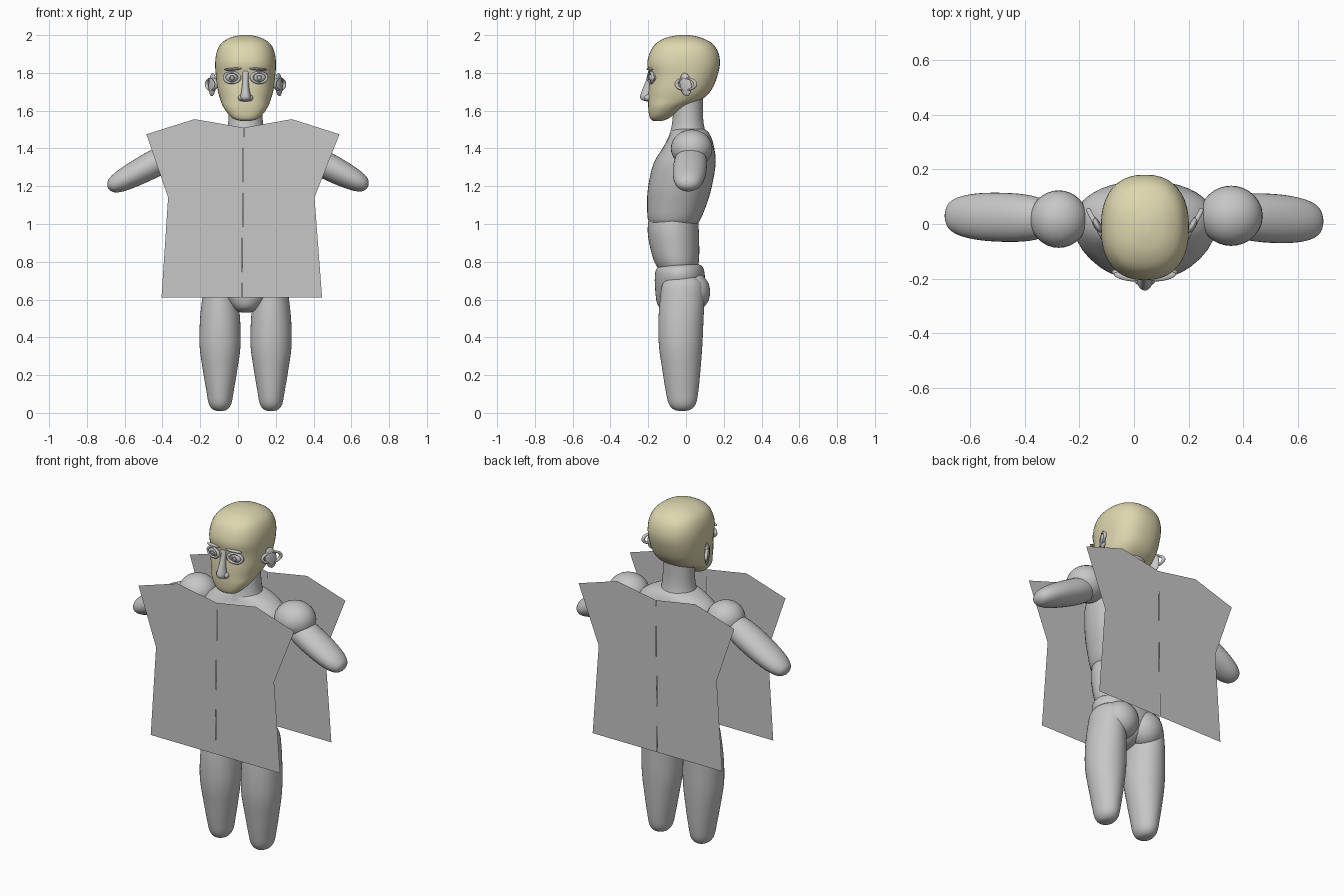
import bpy, bmesh, math
from mathutils import Vector

if "Cube" in bpy.data.objects:
    bpy.data.objects.remove(bpy.data.objects["Cube"])

CX = 0.04  # body centre line


def material(name, rgb):
    m = bpy.data.materials.new(name)
    m.diffuse_color = (*rgb, 1)
    m.use_nodes = True
    m.node_tree.nodes["Principled BSDF"].inputs["Base Color"].default_value = m.diffuse_color
    return m


GREY = material("light grey", (0.57, 0.57, 0.57))
CREAM = material("cream", (0.73, 0.68, 0.43))


def finish(name, bm, mat, smooth=True):
    bmesh.ops.recalc_face_normals(bm, faces=bm.faces[:])
    for f in bm.faces:
        f.smooth = smooth
    me = bpy.data.meshes.new(name)
    bm.to_mesh(me)
    bm.free()
    me.materials.append(mat)
    ob = bpy.data.objects.new(name, me)
    bpy.context.collection.objects.link(ob)
    return ob


def spline(rows, steps=4):
    """Smoothly interpolated rows of section values."""
    out = []
    for i in range(len(rows) - 1):
        a, b, c, d = rows[max(i - 1, 0)], rows[i], rows[i + 1], rows[min(i + 2, len(rows) - 1)]
        for s in range(steps):
            t = s / steps
            out.append([0.5 * (2 * q + (r - p) * t + (2 * p - 5 * q + 4 * r - u) * t * t
                               + (3 * q - p - 3 * r + u) * t ** 3)
                        for p, q, r, u in zip(a, b, c, d)])
    return out + [list(rows[-1])]


def skin(name, rings, mat):
    bm = bmesh.new()
    vr = [[bm.verts.new(p) for p in ring] for ring in rings]
    n = len(vr[0])
    for a, b in zip(vr, vr[1:]):
        for i in range(n):
            bm.faces.new((a[i], a[(i + 1) % n], b[(i + 1) % n], b[i]))
    bm.faces.new(vr[0])
    bm.faces.new(vr[-1])
    return finish(name, bm, mat)


def loft(name, rows, mat=GREY, cx=CX, power=2.0, n=40):
    """Rows: height, front y, back y, half width."""
    rings = []
    for z, yf, yb, hw in spline(rows):
        ring = []
        for i in range(n):
            t = 2 * math.pi * i / n
            c, s = math.cos(t), math.sin(t)
            ring.append((cx + hw * math.copysign(abs(c) ** (2 / power), c),
                         (yf + yb) / 2 + (yb - yf) / 2 * math.copysign(abs(s) ** (2 / power), s), z))
        rings.append(ring)
    return skin(name, rings, mat)


def limb(name, start, end, profile, n=32):
    """Profile: fraction along the axis, vertical radius, depth radius."""
    a, b = Vector(start), Vector(end)
    d = (b - a).normalized()
    side = Vector((0, 1, 0))
    up = d.cross(side).normalized()
    rings = []
    for t, ru, rs in spline(profile):
        rings.append([a.lerp(b, t) + up * (ru * math.cos(k)) + side * (rs * math.sin(k))
                      for k in (2 * math.pi * i / n for i in range(n))])
    return skin(name, rings, GREY)


def ball(name, loc, size, mat=GREY, rot=(0, 0, 0)):
    bm = bmesh.new()
    bmesh.ops.create_uvsphere(bm, u_segments=32, v_segments=16, radius=1)
    bmesh.ops.scale(bm, vec=size, verts=bm.verts[:])
    ob = finish(name, bm, mat)
    ob.location, ob.rotation_euler = loc, rot
    return ob


def ring(name, loc, major, minor, scale, rot):
    bpy.ops.mesh.primitive_torus_add(major_radius=major, minor_radius=minor, major_segments=32,
                                     minor_segments=10, location=loc, rotation=rot)
    ob = bpy.context.object
    ob.name, ob.scale = name, scale
    ob.data.materials.append(GREY)
    bpy.ops.object.shade_smooth()
    return ob


# Head and neck
loft("head", [(1.545, -.17, -.13, .02), (1.555, -.187, -.10, .06), (1.58, -.196, -.06, .09),
              (1.62, -.2, .0, .118), (1.66, -.2, .085, .134), (1.71, -.198, .135, .148),
              (1.78, -.193, .165, .157), (1.85, -.205, .18, .161), (1.91, -.19, .17, .153),
              (1.955, -.16, .14, .13), (1.985, -.108, .085, .085), (1.998, -.05, .03, .035),
              (2.0, -.02, .0, .008)], CREAM, power=2.35)
loft("neck", [(1.44, -.1, .12, .12), (1.5, -.08, .1, .098), (1.57, -.07, .09, .09),
              (1.68, -.07, .09, .09)])

# Torso, abdomen and pelvis
loft("chest", [(.965, -.1, -.0, .04), (.975, -.15, .03, .11), (1.01, -.197, .068, .165),
               (1.1, -.206, .108, .2), (1.2, -.2, .137, .232), (1.32, -.172, .157, .258),
               (1.4, -.125, .15, .25), (1.455, -.095, .135, .205), (1.49, -.08, .115, .14),
               (1.505, -.06, .09, .09)], power=2.2)
loft("abdomen", [(.74, -.13, .05, .14), (.8, -.168, .068, .165), (.9, -.195, .07, .172),
                 (.98, -.203, .067, .172), (1.06, -.19, .06, .16)])
loft("pelvis", [(.532, -.07, -.02, .025), (.545, -.125, .02, .06), (.58, -.153, .07, .1),
                (.65, -.163, .1, .17), (.72, -.165, .1, .2), (.765, -.155, .092, .19),
                (.785, -.12, .07, .15), (.792, -.06, .02, .05)])

# Parts mirrored about the body centre line
for side, s in (("left", -1), ("right", 1)):
    ball(side + "_buttock", (CX + s * .085, .035, .64), (.105, .093, .105))
    loft(side + "_leg", [(.01, -.03, -.01, .01), (.018, -.065, .025, .038), (.05, -.092, .053, .06),
                         (.12, -.108, .066, .073), (.22, -.124, .076, .09), (.35, -.143, .086, .108),
                         (.48, -.146, .092, .107), (.6, -.138, .096, .095), (.69, -.12, .085, .078),
                         (.73, -.06, .03, .03)], cx=CX + s * .135)
    # Face details
    ex = CX + s * .072
    ball(side + "_eye", (ex, -.172, 1.775), (.036, .026, .026))
    ring(side + "_eyelids", (ex, -.186, 1.775), .041, .009, (1, .68, 1),
         (math.radians(90), 0, s * math.radians(14)))
    ring(side + "_iris", (ex, -.197, 1.775), .012, .003, (1, 1, 1), (math.radians(90), 0, 0))
    ball(side + "_brow", (CX + s * .067, -.192, 1.82), (.048, .015, .007), rot=(0, s * .06, s * .2))
    ball(side + "_nostril", (CX + s * .022, -.2, 1.668), (.018, .022, .017))
    # Ears, tilted outward toward the back
    turn = -s * math.radians(28)
    ball(side + "_ear", (CX + s * .176, -.002, 1.738), (.013, .034, .062), rot=(.15, 0, turn))
    ring(side + "_ear_rim", (CX + s * .18, .0, 1.74), .05, .009, (1.12, .62, 1),
         (math.radians(90), 0, s * math.radians(62)))

# Nose
loft("nose", [(1.648, -.205, -.18, .012), (1.657, -.235, -.17, .025), (1.675, -.243, -.17, .028),
              (1.71, -.232, -.17, .021), (1.76, -.212, -.17, .016), (1.81, -.2, -.17, .02)], n=24)

# Shoulders and arms, posed slightly differently on each side
ball("left_shoulder", (-.275, .018, 1.405), (.105, .105, .095))
ball("right_shoulder", (.355, .03, 1.4), (.115, .11, .1))
ARM = [(0, .01, .01), (.02, .045, .05), (.1, .065, .075), (.3, .072, .088), (.6, .067, .088),
       (.82, .056, .076), (.94, .04, .055), (.985, .02, .03), (1, .005, .005)]
limb("left_arm", (-.31, .02, 1.39), (-.688, .03, 1.19), ARM)
limb("right_arm", (.34, .03, 1.375), (.688, .01, 1.197), ARM)

# Flat garment panels, each of two halves meeting at a centre seam
LEFT_HALF = [(.029, 1.51), (-.23, 1.555), (-.485, 1.475), (-.37, 1.14), (-.405, .61), (.019, .61)]
RIGHT_HALF = [(.031, 1.51), (.285, 1.555), (.537, 1.475), (.405, 1.14), (.445, .61), (.021, .61)]
for label, y in (("front", -.24), ("back", .24)):
    bm = bmesh.new()
    for half, flip in ((LEFT_HALF, 1), (RIGHT_HALF, -1)):
        pts = half[::flip] if y < 0 else half[::-flip]
        bm.faces.new([bm.verts.new((x, y, z)) for x, z in pts])
    me = bpy.data.meshes.new(label + "_panel")
    bm.to_mesh(me)
    bm.free()
    me.materials.append(GREY)
    bpy.context.collection.objects.link(bpy.data.objects.new(label + "_panel", me))
